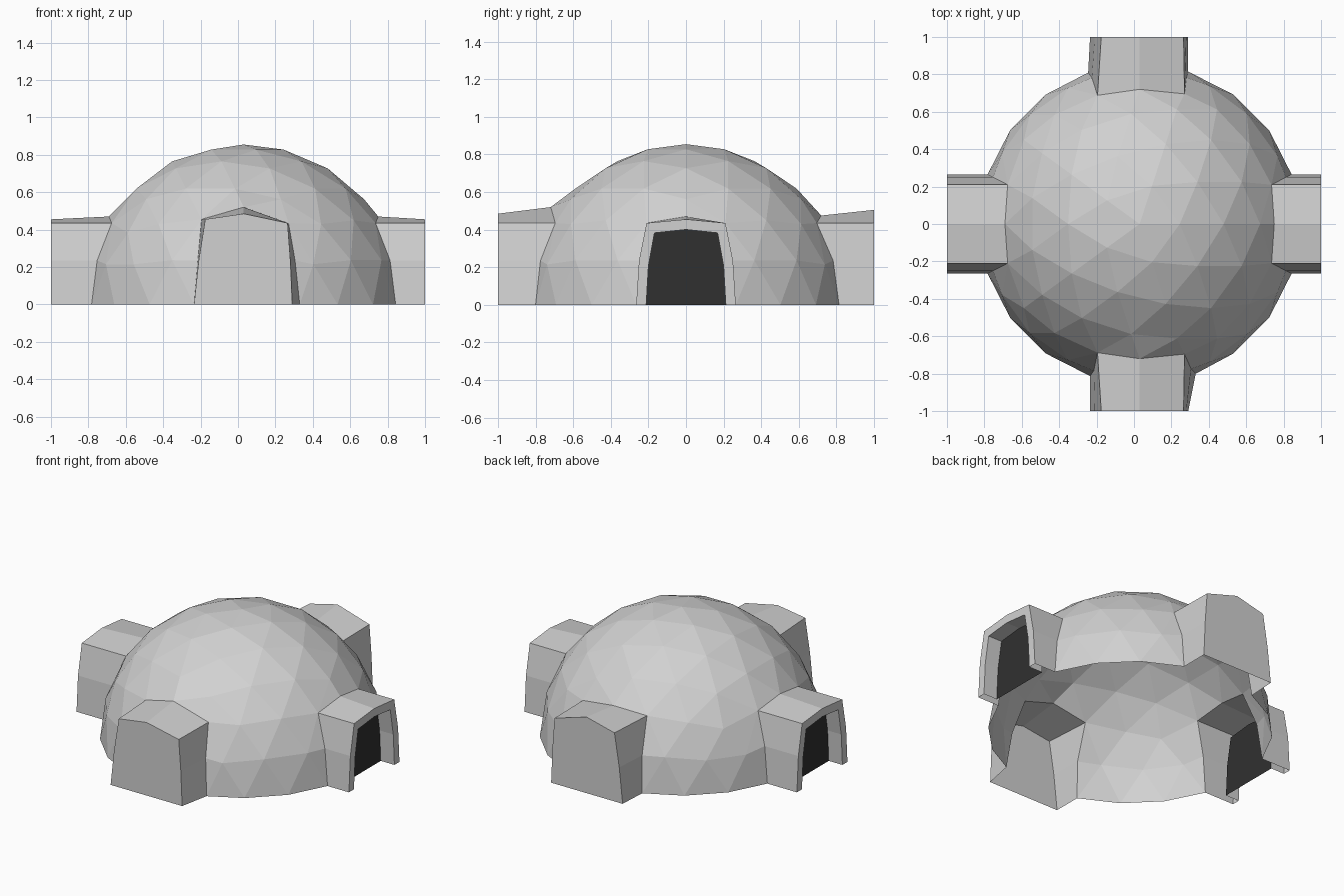
import bpy
import bmesh
from math import sqrt
from mathutils import Vector

cube = bpy.data.objects.get("Cube")
if cube:
    bpy.data.objects.remove(cube)

R, CX = 0.855, 0.03     # dome radius and its offset along x


def material(name, value):
    m = bpy.data.materials.new(name)
    m.use_nodes = True
    color = (value, value, value, 1)
    m.diffuse_color = color
    m.node_tree.nodes["Principled BSDF"].inputs["Base Color"].default_value = color
    return m


def finish(bm, name, mat):
    mesh = bpy.data.meshes.new(name)
    bm.to_mesh(mesh)
    bm.free()
    mesh.materials.append(mat)
    bpy.context.collection.objects.link(bpy.data.objects.new(name, mesh))


def place(axis, side, lat, out, z):
    """Point at a sideways position, a distance outward and a height."""
    return Vector((side * out, lat, z)) if axis == "x" else Vector((lat, side * out, z))


snow = material("snow grey", 0.64)
dark = material("doorway dark", 0.03)

# Dome: half of an icosphere
dome = bmesh.new()
bmesh.ops.create_icosphere(dome, subdivisions=3, radius=R)
bmesh.ops.delete(dome, geom=[v for v in dome.verts if v.co.z < -0.01], context="VERTS")
bmesh.ops.translate(dome, verts=dome.verts[:], vec=(CX, 0, 0))

# Arch outlines as (sideways, height), from one foot over the ridge to the other
side_root = [(-.265, 0), (-.25, .235), (-.21, .435), (0, .47), (.21, .435), (.25, .235), (.265, 0)]
side_end = side_root[:3] + [(0, .455)] + side_root[4:]
front_root = [(-.235, 0), (-.215, .235), (-.195, .455), (.03, .52), (.27, .435), (.305, .235), (.33, 0)]
front_end = [(-.235, 0), (-.21, .235), (-.175, .455), (.03, .485), (.265, .435), (.28, .235), (.29, 0)]
back_root = [(-.245, 0), (-.225, .235), (-.195, .455), (.03, .475), (.27, .435), (.28, .235), (.29, 0)]
back_end = front_end[:3] + [(.03, .505)] + front_end[4:]

# Where the dome corners that form each arch start out
seeds = [(-.26, 0), (-.13, .22), (-.23, .43), (0, .43), (.23, .43), (.13, .22), (.26, 0)]


def open_dome(axis, side, root):
    """Pull dome corners onto the arch, clear the faces inside, return the arch."""
    mid = CX if axis == "y" else 0

    def local(v):
        c = v.co
        return (c.y, side * c.x, c.z) if axis == "x" else (c.x, side * c.y, c.z)

    near = [v for v in dome.verts if local(v)[1] > 0.5]

    def closest(lat, z):
        return min(near, key=lambda v: (local(v)[0] - lat - mid) ** 2 + (v.co.z - z) ** 2)

    picked = [closest(*s) for s in seeds]
    foot = closest(0, 0)
    for i, (v, (lat, z)) in enumerate(zip(picked, root)):
        out = sqrt(R * R - (lat - mid) ** 2 - z * z)
        if i == 3:
            out = max(out, 0.72)
        v.co = place(axis, side, lat, out, z)
        if axis == "x":
            v.co.x += CX
    inside = set(picked + [foot])
    arch = [v.co.copy() for v in picked]
    bmesh.ops.delete(dome, geom=[f for f in dome.faces if set(f.verts) <= inside], context="FACES")
    return arch


def tunnel(name, axis, side, root, end, doorway):
    bm = bmesh.new()
    outward = place(axis, side, 0, 1, 0)

    def ring(points):
        return [bm.verts.new(p) for p in points]

    def bridge(a, b):
        return [bm.faces.new((a[i], a[i + 1], b[i + 1], b[i])) for i in range(len(a) - 1)]

    start = ring(open_dome(axis, side, root))
    rim = ring([place(axis, side, lat, 1, z) for lat, z in end])
    roof = bridge(start, rim)[2]
    if doorway:
        # Rim, reveal and recessed dark panel
        hole = [(lat * 0.8, z * 0.88) for lat, z in end]
        lip = ring([place(axis, side, lat, 1, z) for lat, z in hole])
        deep = [place(axis, side, lat, 0.9, z) for lat, z in hole]
        bridge(rim, lip)
        bridge(lip, ring(deep))
        panel = bmesh.new()
        face = panel.faces.new([panel.verts.new(p) for p in deep])
        face.normal_update()
        if face.normal.dot(outward) < 0:
            face.normal_flip()
        finish(panel, name + "_door", dark)
    else:
        bm.faces.new(rim)
    # Face the shell outward
    bmesh.ops.recalc_face_normals(bm, faces=bm.faces[:])
    roof.normal_update()
    if roof.normal.z < 0:
        bmesh.ops.reverse_faces(bm, faces=bm.faces[:])
    finish(bm, name, snow)


# Four tunnels: closed front and back, doorways left and right
tunnel("front_tunnel", "y", -1, front_root, front_end, False)
tunnel("back_tunnel", "y", 1, back_root, back_end, False)
tunnel("left_tunnel", "x", 1, side_root, side_end, True)
tunnel("right_tunnel", "x", -1, side_root, side_end, True)

bmesh.ops.delete(dome, geom=[v for v in dome.verts if not v.link_faces], context="VERTS")
finish(dome, "dome", snow)
